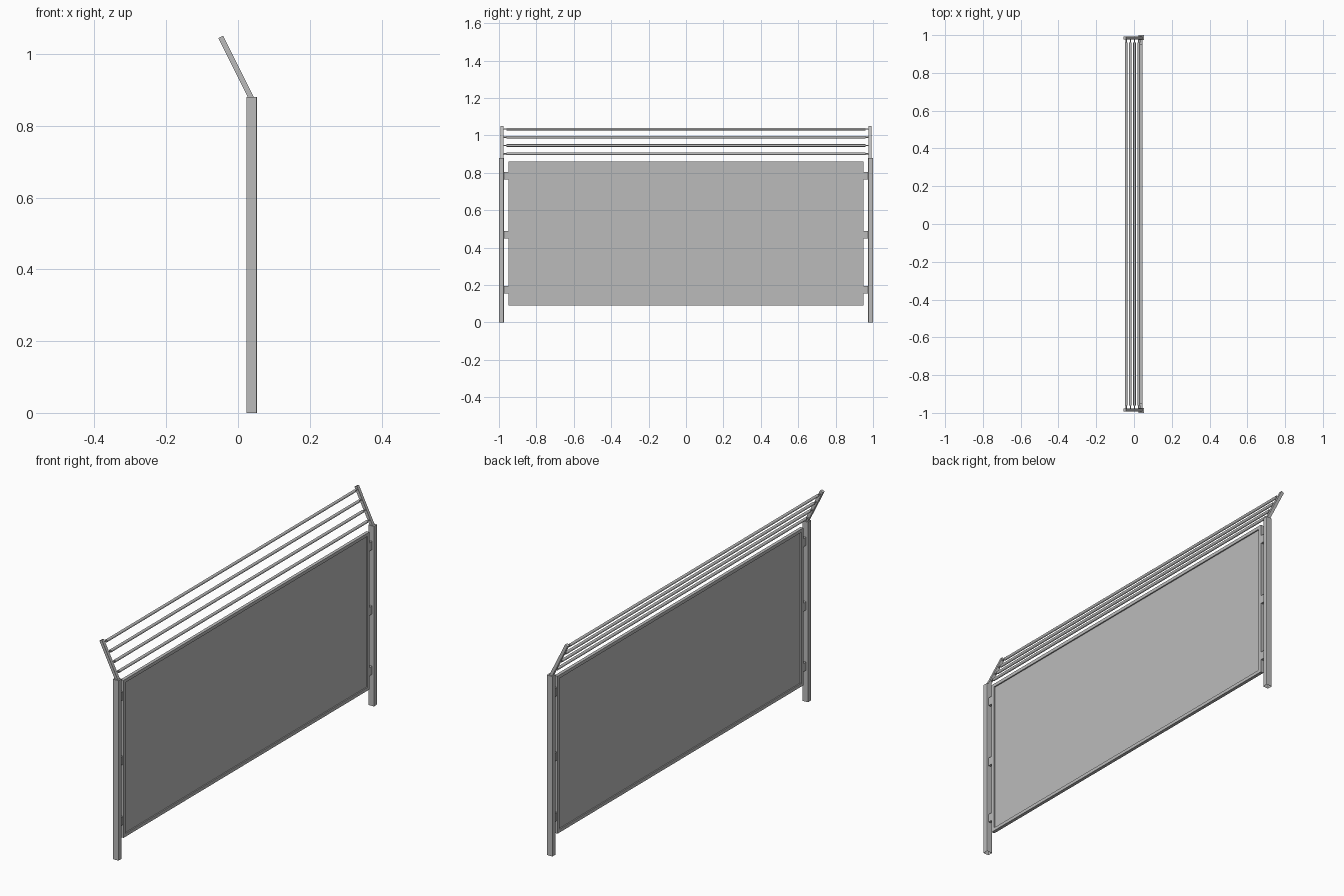
import bpy, bmesh, math
from mathutils import Vector, Matrix

old = bpy.data.objects.get("Cube")
if old:
    bpy.data.objects.remove(old, do_unlink=True)

steel = bpy.data.materials.new("grey_steel")
steel.use_nodes = True
steel.diffuse_color = (0.5, 0.5, 0.5, 1)
steel.node_tree.nodes["Principled BSDF"].inputs["Base Color"].default_value = (0.5, 0.5, 0.5, 1)


def finish(name, bm):
    mesh = bpy.data.meshes.new(name)
    bm.to_mesh(mesh)
    bm.free()
    mesh.materials.append(steel)
    obj = bpy.data.objects.new(name, mesh)
    bpy.context.collection.objects.link(obj)
    return obj


def box(name, centre, size, tilt=0, open_bottom=False, bevel=0):
    bm = bmesh.new()
    bmesh.ops.create_cube(bm, size=1)
    bmesh.ops.scale(bm, vec=size, verts=bm.verts)
    if bevel:
        upright = [e for e in bm.edges
                   if abs(e.verts[0].co.z - e.verts[1].co.z) > size[2] / 2]
        bmesh.ops.bevel(bm, geom=upright, offset=bevel, segments=2,
                        profile=0.5, affect='EDGES')
    if open_bottom:
        bm.normal_update()
        base = [f for f in bm.faces if f.normal.z < -0.9]
        bmesh.ops.delete(bm, geom=base, context='FACES_ONLY')
    bmesh.ops.rotate(bm, cent=(0, 0, 0), verts=bm.verts,
                     matrix=Matrix.Rotation(tilt, 3, 'Y'))
    bmesh.ops.translate(bm, vec=centre, verts=bm.verts)
    return finish(name, bm)


def rod(name, centre, length, radius):
    bm = bmesh.new()
    bmesh.ops.create_cone(bm, cap_ends=True, segments=12, radius1=radius,
                          radius2=radius, depth=length)
    bmesh.ops.rotate(bm, cent=(0, 0, 0), verts=bm.verts,
                     matrix=Matrix.Rotation(math.pi / 2, 3, 'X'))
    bmesh.ops.translate(bm, vec=centre, verts=bm.verts)
    for f in bm.faces:
        f.smooth = len(f.verts) == 4
    return finish(name, bm)


X = 0.038                                  # plane of posts and panel
arm_low = Vector((0.038, 0, 0.876))
arm_high = Vector((-0.048, 0, 1.048))
arm = arm_high - arm_low
tilt = math.atan2(arm.x, arm.z)
mid = (arm_low + arm_high) / 2

# Posts, leaning arms and panel brackets at both ends
for side, s in (("left", 1), ("right", -1)):
    box(side + "_post", (X, s * 0.987, 0.44), (0.03, 0.026, 0.88),
        open_bottom=True, bevel=0.003)
    box(side + "_arm", (mid.x, s * 0.985, mid.z), (0.015, 0.016, arm.length), tilt)
    for i, z in enumerate((0.175, 0.47, 0.785)):
        box(f"{side}_bracket_{i + 1}", (X, s * 0.961, z), (0.012, 0.028, 0.04))

# Panel frame and sheet
box("panel_sheet", (X, 0, 0.475), (0.004, 1.88, 0.745))
for name, z in (("frame_bottom", 0.0985), ("frame_top", 0.8525)):
    box(name, (X, 0, z), (0.016, 1.9, 0.016))
for name, y in (("frame_left", 0.942), ("frame_right", -0.942)):
    box(name, (X, y, 0.4755), (0.016, 0.016, 0.738))

# Sloping row of rails, each held by thin pins running into the arms
for i, z in enumerate((0.902, 0.946, 0.99, 1.034)):
    x = arm_low.x + arm.x * (z - arm_low.z) / arm.z
    rod(f"rail_{i + 1}", (x, 0, z), 1.92, 0.007)
    rod(f"rail_pin_{i + 1}", (x, 0, z), 1.96, 0.003)
